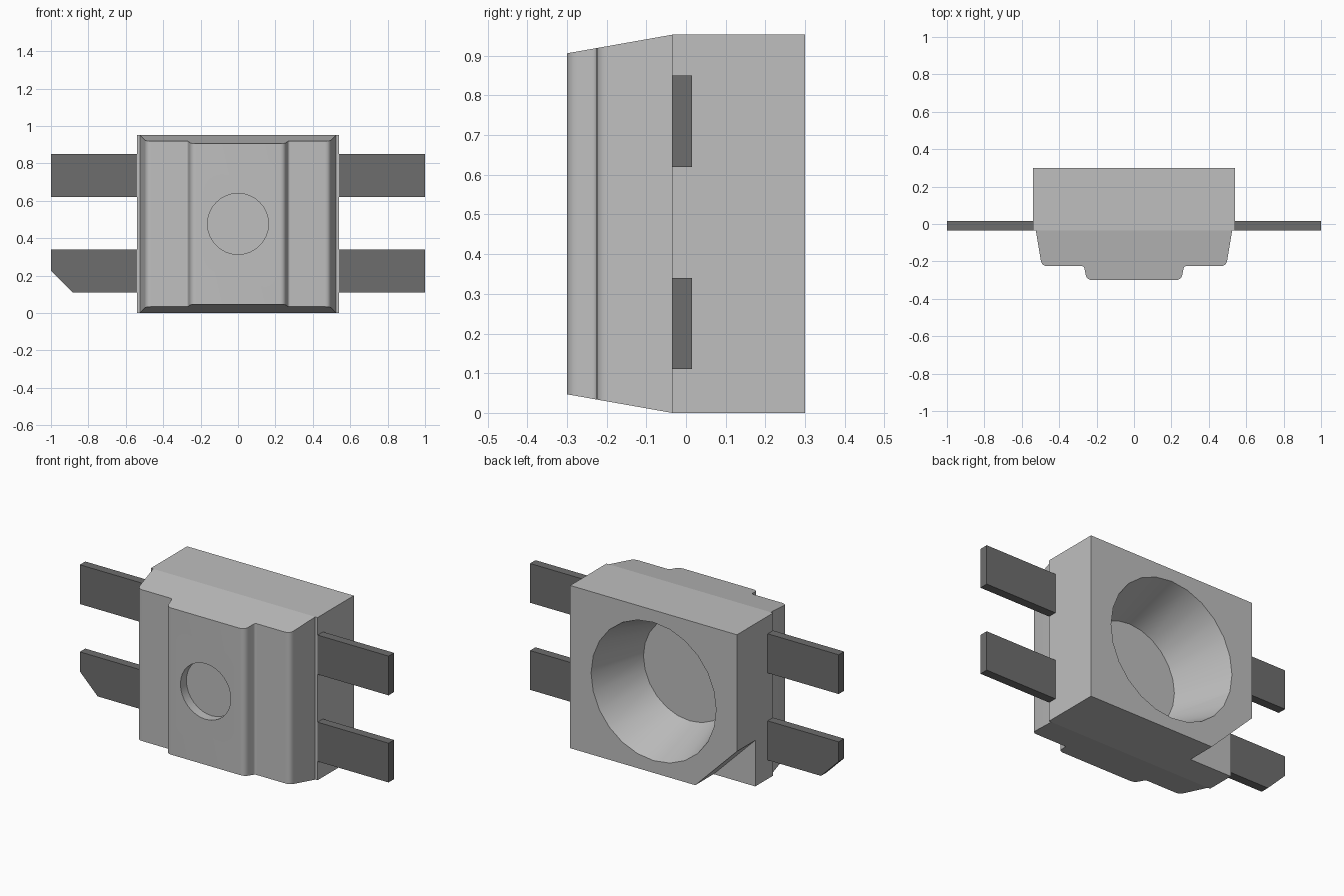
import bpy, bmesh, math
from mathutils import Matrix, Vector

cube = bpy.data.objects.get("Cube")
if cube:
    bpy.data.objects.remove(cube, do_unlink=True)

H = 0.953          # body height
SEAM = -0.035      # plane where the case meets the tapered front
MID = H / 2


def material(name, value):
    m = bpy.data.materials.new(name)
    m.use_nodes = True
    color = (value, value, value, 1)
    m.diffuse_color = color
    m.node_tree.nodes["Principled BSDF"].inputs["Base Color"].default_value = color
    return m


light_grey = material("light grey plastic", 0.52)
dark_grey = material("dark grey metal", 0.155)


def finish(name, bm, mat=None):
    bmesh.ops.recalc_face_normals(bm, faces=bm.faces)
    mesh = bpy.data.meshes.new(name)
    bm.to_mesh(mesh)
    bm.free()
    obj = bpy.data.objects.new(name, mesh)
    bpy.context.collection.objects.link(obj)
    if mat:
        mesh.materials.append(mat)
    return obj


def prism(name, outline, y0, y1, mat=None):
    """Extrude an (x, z) outline along y."""
    bm = bmesh.new()
    face = bm.faces.new([bm.verts.new((x, y0, z)) for x, z in outline])
    ext = bmesh.ops.extrude_face_region(bm, geom=[face])
    moved = [g for g in ext["geom"] if isinstance(g, bmesh.types.BMVert)]
    bmesh.ops.translate(bm, verts=moved, vec=(0, y1 - y0, 0))
    return finish(name, bm, mat)


def cone(name, r0, r1, y0, y1, sides):
    """Cone cutter along y."""
    bm = bmesh.new()
    place = Matrix.Translation((0, (y0 + y1) / 2, MID)) @ Matrix.Rotation(-math.pi / 2, 4, 'X')
    bmesh.ops.create_cone(bm, cap_ends=True, segments=sides, radius1=r0, radius2=r1,
                          depth=y1 - y0, matrix=place)
    return finish(name, bm)


def cut(obj, cutter):
    mod = obj.modifiers.new("cut", 'BOOLEAN')
    mod.operation = 'DIFFERENCE'
    mod.solver = 'EXACT'
    mod.object = cutter
    bpy.context.view_layer.objects.active = obj
    bpy.ops.object.modifier_apply(modifier=mod.name)
    bpy.data.objects.remove(cutter, do_unlink=True)


def smooth(obj):
    bpy.ops.object.select_all(action='DESELECT')
    obj.select_set(True)
    bpy.context.view_layer.objects.active = obj
    bpy.ops.object.shade_smooth_by_angle(angle=math.radians(35))


def rounded(before, corner, after, r, steps=6):
    """Points that round off a corner."""
    c = Vector(corner)
    a = c + (Vector(before) - c).normalized() * r
    b = c + (Vector(after) - c).normalized() * r
    return [a.lerp(c, t).lerp(c.lerp(b, t), t) for t in (i / steps for i in range(steps + 1))]


# Rear case with a chamfered pin-one corner and a flared round pocket
case = prism("rear_case", [(-0.54, 0), (0.54, 0), (0.54, H), (-0.54, H)], SEAM, 0.30, light_grey)
cut(case, prism("corner_cutter", [(-0.64, -0.1), (-0.17, -0.1), (-0.64, 0.37)], 0.13, 0.4))
flare = 0.105 / 0.335 * 0.05
cut(case, cone("pocket_cutter", 0.30 - flare, 0.405 + flare, SEAM - 0.05, 0.35, 24))
smooth(case)

# Tapered front cover: rounded stepped section, sloped at top and bottom
root, shoulder, step, ridge = (0.525, SEAM), (0.493, -0.225), (0.268, -0.225), (0.252, -0.30)
half = [Vector(root)]
half += rounded(root, shoulder, step, 0.03)
half += rounded(shoulder, step, ridge, 0.012)
half += rounded(step, ridge, (0, -0.30), 0.03)
section = half + [Vector((-p.x, p.y)) for p in reversed(half)]
bm = bmesh.new()
rings = []
for top in (False, True):
    ring = []
    for p in section:
        inset = (SEAM - p.y) * 0.177
        ring.append(bm.verts.new((p.x, p.y, H - inset if top else inset)))
    bm.faces.new(ring)
    rings.append(ring)
low, high = rings
for i in range(len(low)):
    j = (i + 1) % len(low)
    bm.faces.new((low[i], low[j], high[j], high[i]))
cover = finish("front_cover", bm, light_grey)
cut(cover, cone("dimple_cutter", 0.163, 0.163, -0.4, -0.245, 32))
smooth(cover)

# Flat leads; the lower right one has a clipped corner
for side, side_name in ((-1, "right"), (1, "left")):
    for z0, level in ((0.11, "lower"), (0.62, "upper")):
        z1 = z0 + 0.23
        outline = [(0.54, z0), (1, z0), (1, z1), (0.54, z1)]
        if side < 0 and level == "lower":
            outline[1:2] = [(0.885, z0), (1, z0 + 0.115)]
        prism(f"{side_name}_{level}_lead", [(side * x, z) for x, z in outline],
              SEAM, 0.015, dark_grey)
